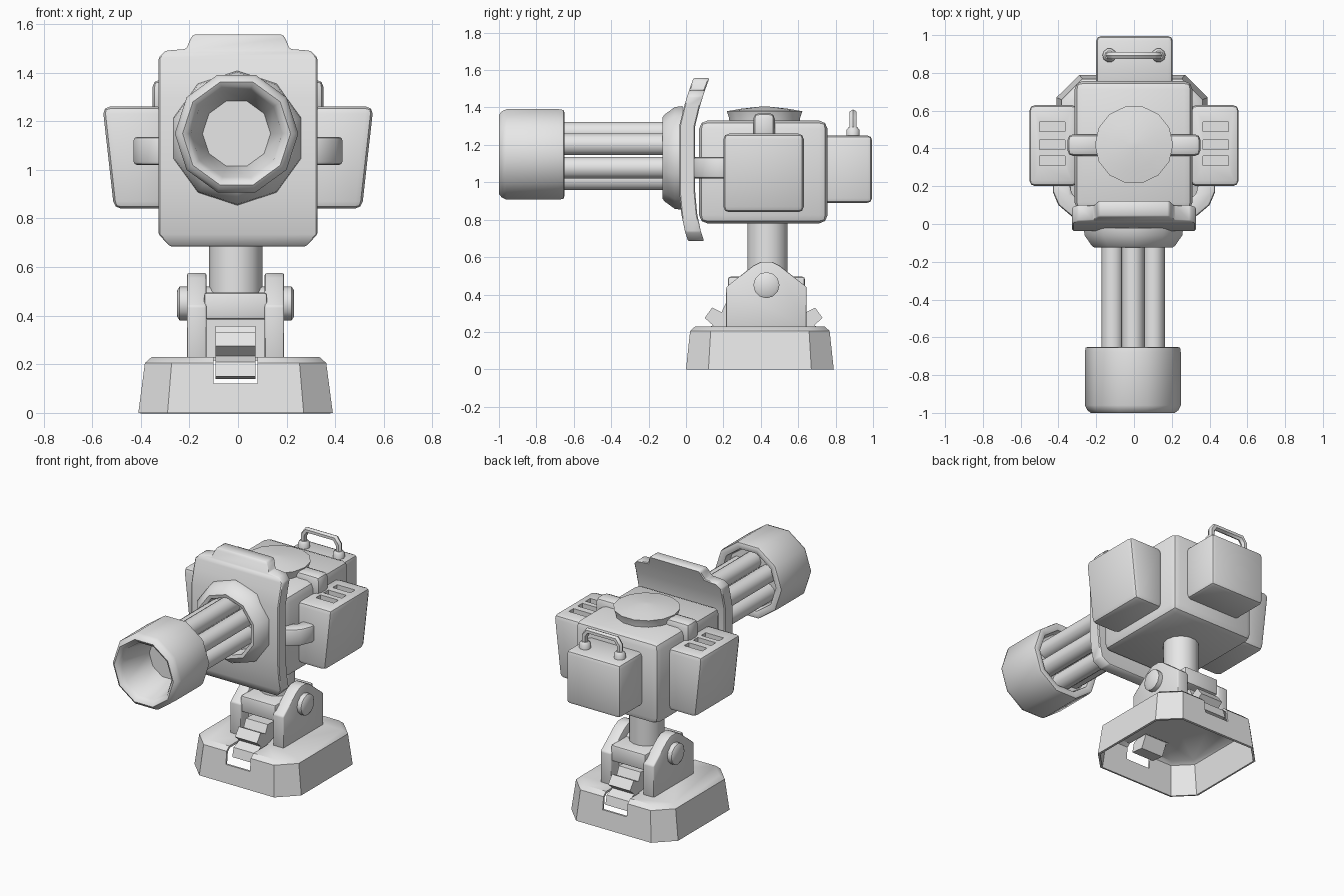
import bpy, bmesh, math
from mathutils import Vector

if "Cube" in bpy.data.objects:
    bpy.data.objects.remove(bpy.data.objects["Cube"])

grey = bpy.data.materials.new("plain grey")
grey.diffuse_color = (0.8, 0.8, 0.8, 1)
grey.use_nodes = True
grey.node_tree.nodes["Principled BSDF"].inputs["Base Color"].default_value = grey.diffuse_color


def activate(ob):
    bpy.ops.object.select_all(action='DESELECT')
    ob.select_set(True)
    bpy.context.view_layer.objects.active = ob


def finish(name, bm, bevel=0, segments=2, shell=0, cutters=()):
    """Turn a bmesh into a smooth-shaded object with modifiers applied."""
    bmesh.ops.recalc_face_normals(bm, faces=bm.faces[:])
    me = bpy.data.meshes.new(name)
    bm.to_mesh(me)
    bm.free()
    me.materials.append(grey)
    ob = bpy.data.objects.new(name, me)
    bpy.context.collection.objects.link(ob)
    activate(ob)
    if bevel:
        m = ob.modifiers.new("bevel", 'BEVEL')
        m.width, m.segments, m.limit_method = bevel, segments, 'ANGLE'
        m.angle_limit = math.radians(30)
    if shell:
        m = ob.modifiers.new("shell", 'SOLIDIFY')
        m.thickness, m.offset = shell, -1
    for c in cutters:
        m = ob.modifiers.new("cut", 'BOOLEAN')
        m.operation, m.solver, m.object = 'DIFFERENCE', 'EXACT', c
    for m in list(ob.modifiers):
        bpy.ops.object.modifier_apply(modifier=m.name)
    for c in cutters:
        bpy.data.objects.remove(c)
    activate(ob)
    bpy.ops.object.shade_smooth_by_angle(angle=math.radians(40))
    return ob


def loft(name, rings, caps=(True, True), **kw):
    """Skin a list of equal-length point rings."""
    bm = bmesh.new()
    loops = [[bm.verts.new(p) for p in r] for r in rings]
    for a, b in zip(loops, loops[1:]):
        for i in range(len(a)):
            j = (i + 1) % len(a)
            bm.faces.new((a[i], a[j], b[j], b[i]))
    if caps[0]:
        bm.faces.new(loops[0])
    if caps[1]:
        bm.faces.new(loops[-1])
    return finish(name, bm, **kw)


def prism(name, pts, axis, lo, hi, **kw):
    """Extrude a 2D profile along an axis."""
    put = {'x': lambda u, v, t: (t, u, v), 'y': lambda u, v, t: (u, t, v),
           'z': lambda u, v, t: (u, v, t)}[axis]
    return loft(name, [[put(u, v, t) for u, v in pts] for t in (lo, hi)], **kw)


def box(name, lo, hi, **kw):
    pts = [(lo[0], lo[1]), (hi[0], lo[1]), (hi[0], hi[1]), (lo[0], hi[1])]
    return prism(name, pts, 'z', lo[2], hi[2], **kw)


def turned(name, profile, centre, axis, n, phase=0.0):
    """Lathe (position, radius) pairs around an axis through centre."""
    rings = []
    for t, r in profile:
        ring = []
        for i in range(n):
            a = phase + 2 * math.pi * i / n
            u, v = r * math.cos(a), r * math.sin(a)
            off = {'x': (t, u, v), 'y': (u, t, v), 'z': (u, v, t)}[axis]
            ring.append(Vector(centre) + Vector(off))
        rings.append(ring)
    return loft(name, rings)


X, Y = -0.01, 0.395        # centre of the stand


# --- Stand: hollow tapered base with a notch front and back
def octagon(z, w, d, c):
    pts = [(w, -d + c), (w, d - c), (w - c, d), (-w + c, d),
           (-w, d - c), (-w, -d + c), (-w + c, -d), (w - c, -d)]
    return [(X + a, Y + b, z) for a, b in pts]


notches = [box("notch_cutter", (X - .09, a, .12), (X + .09, b, .4))
           for a, b in ((-.1, .21), (.64, .9))]
loft("base", [octagon(0, .40, .395, .12), octagon(.205, .373, .373, .11),
              octagon(.23, .345, .345, .10)], caps=(False, True),
     shell=.015, cutters=notches)

# --- Yoke: two cheeks, lintel, core and hinge pin
cheek = [(.215, .22), (.215, .44), (.36, .555), (.40, .575), (.46, .575),
         (.50, .555), (.645, .44), (.645, .22)]
for side, s in (("left", -1), ("right", 1)):
    a, b = sorted((X + s * .12, X + s * .20))
    prism("yoke_cheek_" + side, cheek, 'x', a, b, bevel=.008)
box("yoke_lintel", (X - .13, .225, .385), (X + .13, .635, .495), bevel=.012)
box("yoke_core", (X - .125, .30, .22), (X + .125, .56, .42))
turned("hinge_pin", [(-.24, .055), (-.23, .07), (.23, .07), (.24, .055)],
       (X, .43, .45), 'x', 12)

# --- Zigzag latches in the notches
latch = [(.32, .355), (.215, .358), (.19, .305), (.14, .33), (.10, .275),
         (.145, .235), (.085, .21), (.07, .15), (.16, .14), (.20, .22), (.32, .26)]
prism("front_latch", latch, 'x', X - .082, X + .082)
prism("back_latch", [(.86 - 0.03 - y, z) for y, z in latch], 'x', X - .082, X + .082)

# --- Neck and body
turned("neck", [(.46, .11), (.82, .11)], (X, .435, 0), 'z', 14)
box("body", (-.315, .07, .78), (.31, .757, 1.33), bevel=.045)
turned("top_dome", [(1.30, .19), (1.345, .195), (1.38, .207), (1.393, .13),
                    (1.405, .02)], (0, .42, 0), 'z', 14)

# --- Side pods with vents, top connectors and hose elbows
pod = [(.30, 1.26), (.557, 1.26), (.51, .84), (.30, .84)]
elbow = [(.28, .03), (.335, .045), (.40, .10), (.43, .17), (.43, .23),
         (.34, .23), (.33, .16), (.28, .12)]
for side, s in (("left", -1), ("right", 1)):
    vents = []
    for y in (.335, .42, .515):
        a, b = sorted((s * .365, s * .50))
        vents.append(box("vent_cutter", (a, y - .025, 1.20), (b, y + .025, 1.3)))
    prism("side_pod_" + side, [(s * x, z) for x, z in pod], 'y', .20, .63,
          bevel=.03, cutters=vents)
    a, b = sorted((s * .17, s * .352))
    box("top_connector_" + side, (a, .36, 1.22), (b, .475, 1.37), bevel=.03)
    prism("hose_elbow_" + side, [(s * x, y) for x, y in elbow], 'z',
          1.02, 1.135, bevel=.015)

# --- Rear pack with carrying handle
box("rear_pack", (-.2, .72, .89), (.205, .995, 1.25), bevel=.025)
cu = bpy.data.curves.new("handle", 'CURVE')
cu.dimensions, cu.bevel_depth, cu.bevel_resolution = '3D', .021, 1
cu.use_fill_caps = True
sp = cu.splines.new('POLY')
path = [(-.13, 1.24), (-.13, 1.335), (-.105, 1.37), (.105, 1.37), (.13, 1.335), (.13, 1.24)]
sp.points.add(len(path) - 1)
for p, (x, z) in zip(sp.points, path):
    p.co = (x, .893, z, 1)
handle = bpy.data.objects.new("handle", cu)
bpy.context.collection.objects.link(handle)
cu.materials.append(grey)
activate(handle)
bpy.ops.object.convert(target='MESH')
bpy.ops.object.shade_smooth_by_angle(angle=math.radians(50))
for side, x in (("left", -.13), ("right", .13)):
    turned("handle_foot_" + side, [(1.24, .037), (1.28, .037), (1.295, .024)],
           (x, .893, 0), 'z', 10)

# --- Curved front shield: (height, half width, front depth) slices
slices = [(.685, .28, .012), (.735, .327, -.005), (.83, .327, -.025),
          (.95, .327, -.036), (1.30, .327, -.036), (1.40, .327, -.012),
          (1.46, .327, .006), (1.49, .297, .016), (1.497, .213, .018),
          (1.54, .195, .034), (1.557, .183, .04)]
loft("shield", [[(-w, y, z), (w, y, z), (w, y + .085, z), (-w, y + .085, z)]
                for z, w, y in slices], bevel=.006, segments=1)

# --- Barrel cluster: collar, six barrels, muzzle
turned("collar", [(-.02, .277), (-.06, .272), (-.115, .232), (-.125, .218),
                  (-.12, .195), (-.05, .185)], (-.003, 0, 1.13), 'y', 10, math.pi / 2)
for i in range(6):
    a = math.pi / 2 + i * math.pi / 3
    turned("barrel_%d" % (i + 1), [(-.72, .06), (-.03, .06)],
           (-.005 + .125 * math.cos(a), 0, 1.14 + .125 * math.sin(a)), 'y', 10)
turned("muzzle", [(-.74, .14), (-.965, .188), (-.99, .205), (-1.0, .222), (-.985, .242),
                  (-.96, .254), (-.68, .254), (-.655, .25), (-.65, .235),
                  (-.66, .205), (-.71, .195)], (-.006, 0, 1.149), 'y', 10)
